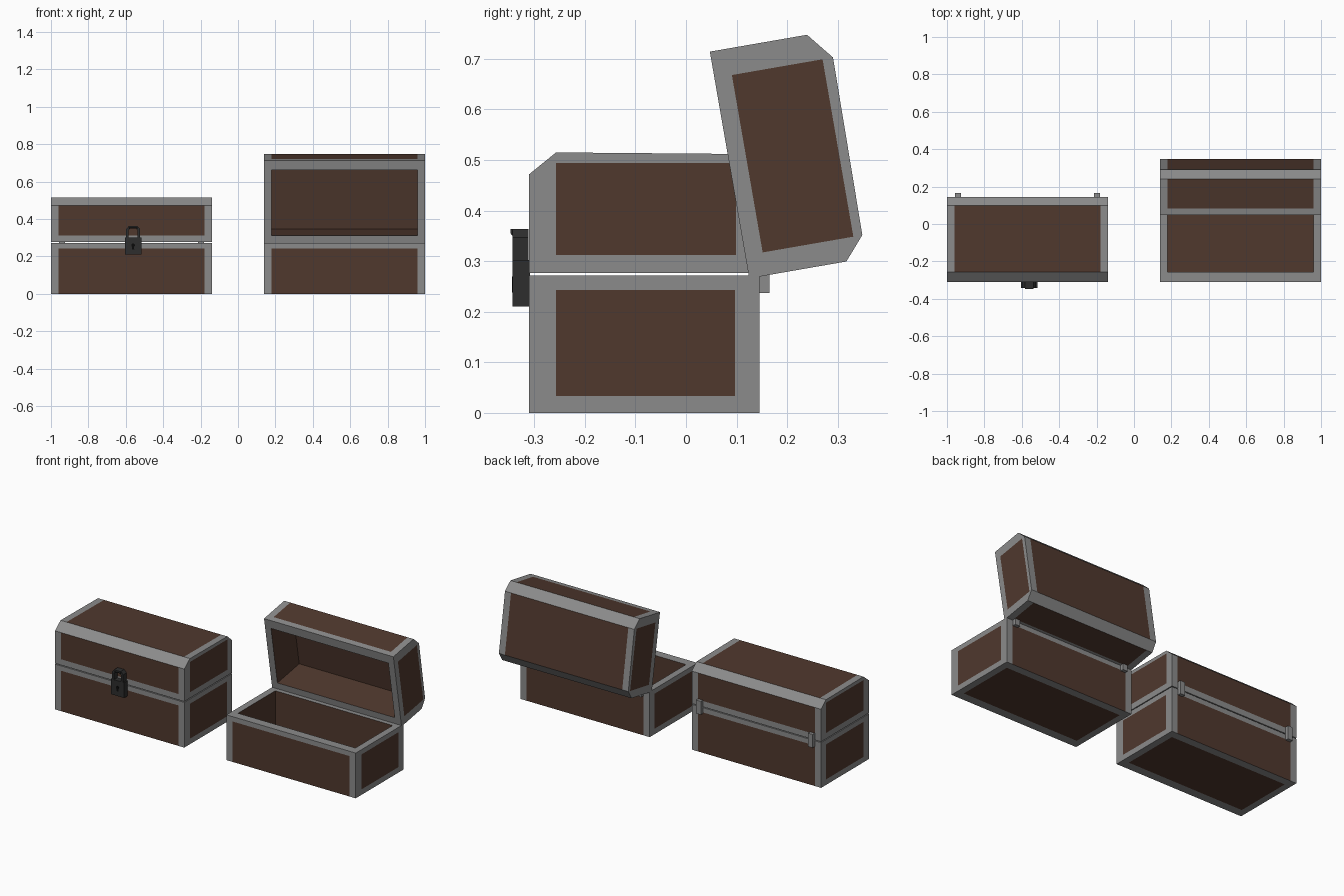
import bpy, bmesh, math
from mathutils import Vector

if "Cube" in bpy.data.objects:
    bpy.data.objects.remove(bpy.data.objects["Cube"])

def material(name, r, g, b):
    m = bpy.data.materials.new(name)
    m.diffuse_color = (r, g, b, 1)
    m.use_nodes = True
    m.node_tree.nodes["Principled BSDF"].inputs["Base Color"].default_value = m.diffuse_color
    return m

WOOD = material("wood", 0.08, 0.04, 0.027)
IRON = material("dark_iron", 0.027, 0.027, 0.027)
BLACK = material("black", 0.003, 0.003, 0.003)
TRIM = material("trim", 0.26, 0.26, 0.26)

def finish(bm, name, mats):
    bmesh.ops.recalc_face_normals(bm, faces=bm.faces)
    me = bpy.data.meshes.new(name)
    bm.to_mesh(me)
    bm.free()
    for m in mats:
        me.materials.append(m)
    ob = bpy.data.objects.new(name, me)
    bpy.context.collection.objects.link(ob)
    return ob

def prism(bm, pts, vec):
    """Closed prism from a flat outline swept along vec."""
    f = bm.faces.new([bm.verts.new(p) for p in pts])
    r = bmesh.ops.extrude_face_region(bm, geom=[f], use_keep_orig=True)
    vs = [g for g in r["geom"] if isinstance(g, bmesh.types.BMVert)]
    bmesh.ops.translate(bm, verts=vs, vec=vec)

HALF, TX = 0.43, 0.04   # half length and trim width at the ends

def case(name, profile, yr, zr, zloose, rim_z, depth):
    """Hollow wooden half-chest with flush trim, from a (y, z) profile."""
    bm = bmesh.new()
    prism(bm, [(-HALF, y, z) for y, z in profile], (2 * HALF, 0, 0))
    xr = (-HALF + TX, HALF - TX)
    # cut the trim borders into the faces
    for axis, vals in enumerate((xr, yr, zr)):
        for v in vals:
            no, co = Vector((0, 0, 0)), Vector((0, 0, 0))
            no[axis], co[axis] = 1, v
            bmesh.ops.bisect_plane(bm, geom=bm.verts[:] + bm.edges[:] + bm.faces[:],
                                   dist=1e-5, plane_co=co, plane_no=no)
    inside = lambda v, r: r[0] - 1e-4 <= v <= r[1] + 1e-4
    # sink the cavity from the rim
    for f in bm.faces[:]:
        c = f.calc_center_median()
        if inside(c.x, xr) and inside(c.y, yr) and abs(c.z - rim_z) < 1e-4:
            r = bmesh.ops.extrude_discrete_faces(bm, faces=[f])
            bmesh.ops.translate(bm, verts=r["faces"][0].verts[:], vec=(0, 0, depth))
            break
    bmesh.ops.remove_doubles(bm, verts=bm.verts, dist=1e-5)
    bmesh.ops.recalc_face_normals(bm, faces=bm.faces)
    # wood panels inside the borders, trim elsewhere
    for f in bm.faces:
        c, n = f.calc_center_median(), f.normal
        z_ok = inside(c.z, zr if abs(n.x) > 0.9 else zloose)
        score = inside(c.x, xr) + inside(c.y, yr) + z_ok
        flat = max(abs(n.x), abs(n.y), abs(n.z)) > 0.95
        f.material_index = 1 if flat and score >= 2 else 0
        if abs(n.z) > 0.9 and not (inside(c.x, xr) and inside(c.y, yr)):
            f.material_index = 0
    return finish(bm, name, [TRIM, WOOD])

BODY = [(-0.31, 0), (0.145, 0), (0.145, 0.272), (-0.31, 0.272)]
LID = [(0, 0), (-0.455, 0), (-0.455, 0.195), (-0.402, 0.238), (-0.046, 0.235), (0, 0.195)]

def box(bm, x0, x1, y0, y1, z0, z1):
    prism(bm, [(x0, y0, z0), (x1, y0, z0), (x1, y1, z0), (x0, y1, z0)], (0, 0, z1 - z0))

# chests: closed on the left, open on the right
for label, cx, pivot, angle, hinge_top in (
        ("closed", -0.57, (0.145, 0.277), 0, 0.317),
        ("open", 0.57, (0.125, 0.266), -80.15, 0.275)):
    body = case(label + "_chest_body", BODY, (-0.257, 0.097), (0.033, 0.243),
                (0, 0.243), 0.272, -0.239)
    body.location.x = cx
    lid = case(label + "_chest_lid", LID, (-0.402, -0.046), (0.035, 0.217),
               (0.035, 0.195), 0, 0.21)
    lid.location = (cx, *pivot)
    lid.rotation_euler.x = math.radians(angle)
    # pair of hinges on the back
    bm = bmesh.new()
    for s in (-1, 1):
        hx = cx + s * 0.372
        box(bm, hx - 0.016, hx + 0.016, 0.125, 0.165, 0.237, hinge_top)
    finish(bm, label + "_chest_hinges", [TRIM])

# padlock on the closed chest
LX = -0.5605
bm = bmesh.new()
box(bm, LX - 0.044, LX + 0.044, -0.343, -0.308, 0.21, 0.302)
finish(bm, "padlock_body", [IRON])

# shackle arch with a small raised crown
bm = bmesh.new()
outer = [(0.037, 0.30), (0.037, 0.347), (0.022, 0.364)]
inner = [(0.015, 0.35), (0.024, 0.34), (0.024, 0.30)]
arch = outer + [(-x, z) for x, z in outer[::-1] + inner[::-1]] + inner
prism(bm, [(LX + x, -0.311, z) for x, z in arch], (0, -0.032, 0))
crown = [(-0.311, 0.364), (-0.311, 0.35), (-0.343, 0.35), (-0.347, 0.355), (-0.347, 0.364)]
prism(bm, [(LX - 0.022, y, z) for y, z in crown], (0.044, 0, 0))
finish(bm, "padlock_shackle", [IRON])

# keyhole: round top with a slot below
bm = bmesh.new()
hole = [(0.01 * math.cos(math.radians(a)), 0.26 + 0.01 * math.sin(math.radians(a)))
        for a in range(-60, 241, 30)]
hole += [(-0.006, 0.238), (0.006, 0.238)]
prism(bm, [(LX + x, -0.34, z) for x, z in hole], (0, -0.004, 0))
finish(bm, "padlock_keyhole", [BLACK])
